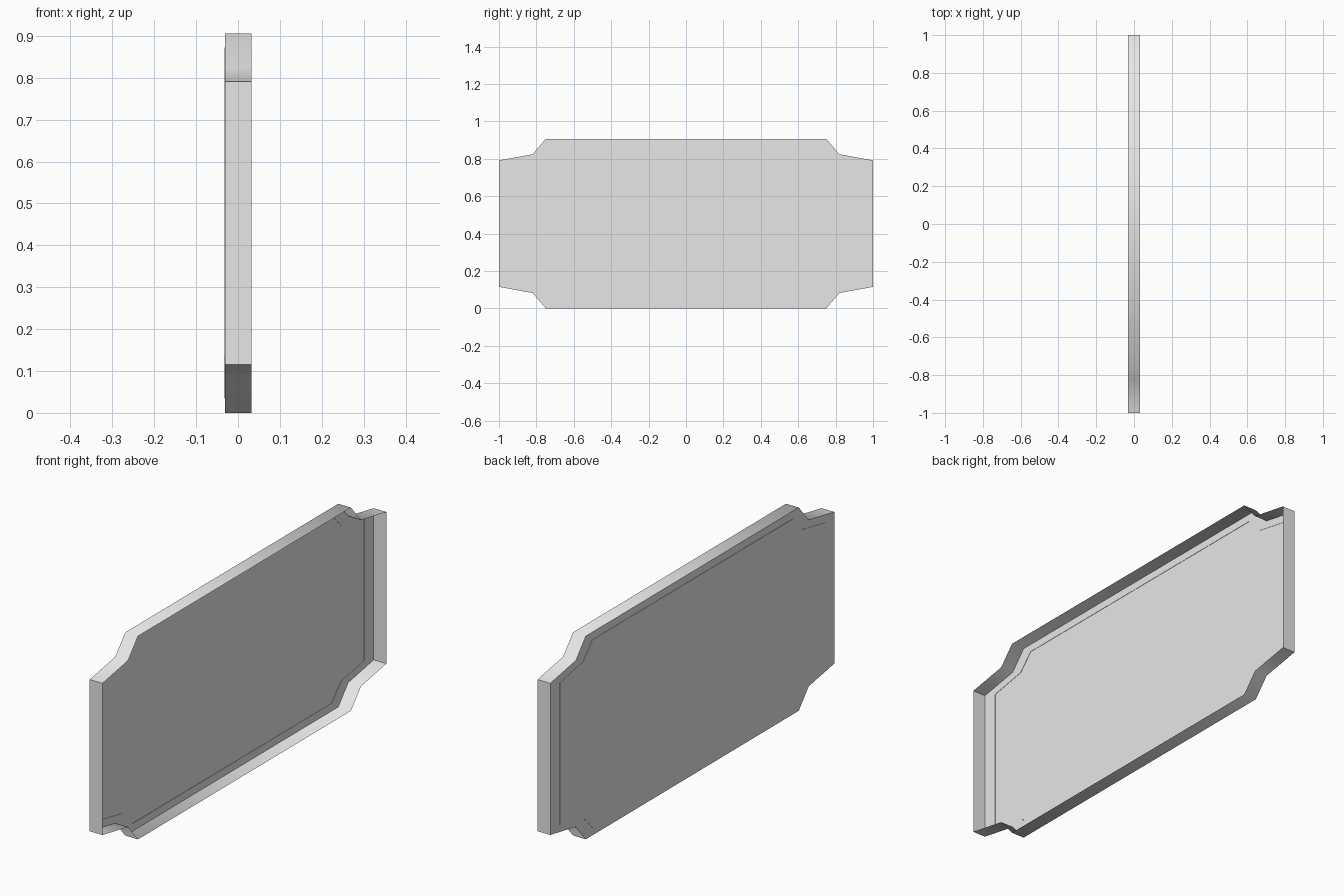
import bpy
import bmesh
from math import radians

cube = bpy.data.objects.get("Cube")
if cube:
    bpy.data.objects.remove(cube, do_unlink=True)

# Single plain grey
GREY = (0.8, 0.8, 0.8, 1)
grey = bpy.data.materials.new("plain grey")
grey.use_nodes = True
grey.diffuse_color = GREY
grey.node_tree.nodes["Principled BSDF"].inputs["Base Color"].default_value = GREY

MID_Z = 0.453
RIM_X, BACK_X, PANEL_X = 0.032, -0.031, -0.0325

# Quarter outlines (y, height above the middle), from the end to the top edge
OUTER = [(1.0, 0.338), (0.82, 0.371), (0.75, 0.453)]
INNER = [(0.935, 0.315), (0.77, 0.347), (0.705, 0.419)]


def outline(quarter):
    """Mirror a quarter outline into a closed notched plaque shape."""
    top = quarter + [(-y, h) for y, h in reversed(quarter)]
    return top + [(-y, -h) for y, h in top]


def loop(bm, quarter, x):
    return [bm.verts.new((x, y, MID_Z + h)) for y, h in outline(quarter)]


def bridge(bm, a, b):
    n = len(a)
    for i in range(n):
        j = (i + 1) % n
        bm.faces.new((a[i], a[j], b[j], b[i]))


def finish(bm, name):
    mesh = bpy.data.meshes.new(name)
    bm.to_mesh(mesh)
    bm.free()
    mesh.materials.append(grey)
    obj = bpy.data.objects.new(name, mesh)
    bpy.context.collection.objects.link(obj)
    bpy.ops.object.select_all(action='DESELECT')
    obj.select_set(True)
    bpy.context.view_layer.objects.active = obj
    bpy.ops.object.shade_smooth_by_angle(angle=radians(60))
    return obj


# Thin outer wall, open on one side, with a flat border on the other
bm = bmesh.new()
rim = loop(bm, OUTER, RIM_X)
back = loop(bm, OUTER, BACK_X)
border = loop(bm, INNER, BACK_X)
bridge(bm, back, rim)
bridge(bm, border, back)
for f in bm.faces:
    f.normal_flip()
bm.normal_update()
if next(f for f in bm.faces if abs(f.normal.x) > 0.9).normal.x > 0:
    for f in bm.faces:
        f.normal_flip()
finish(bm, "plaque_frame")

# Slightly raised panel inside the border
bm = bmesh.new()
base = loop(bm, INNER, BACK_X)
face = loop(bm, INNER, PANEL_X)
bridge(bm, face, base)
bm.faces.new(face)
bmesh.ops.recalc_face_normals(bm, faces=bm.faces)
bm.normal_update()
if max(bm.faces, key=lambda f: f.calc_area()).normal.x > 0:
    for f in bm.faces:
        f.normal_flip()
finish(bm, "plaque_panel")
